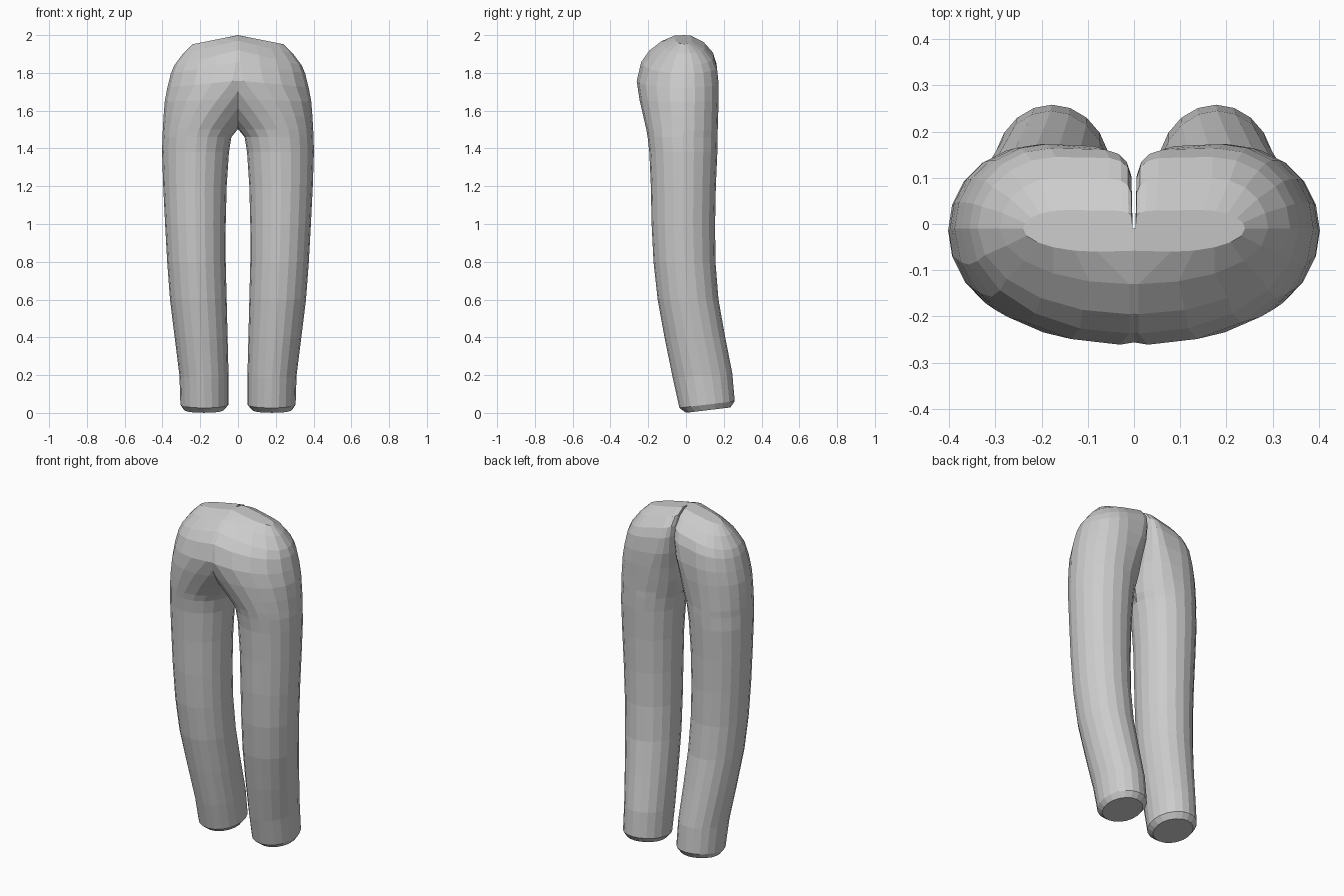
import bpy, bmesh
from math import sin, cos, pi

if "Cube" in bpy.data.objects:
    bpy.data.objects.remove(bpy.data.objects["Cube"])

N = 10  # segments in the front half and in the back half of each ring


def power(v, e):
    return (abs(v) ** e) * (1 if v >= 0 else -1)


def ring(bm, z, xi_f, xi_b, xo, cx_f, cx_b, yf, yb, yc, e=1.0, kx=0.0, ky=0.0):
    """Closed cross-section: front arc (inner to outer side), then back arc."""
    verts = []
    for half in (0, 1):
        xi, cx, ye = ((xi_f, cx_f, yf), (xi_b, cx_b, yb))[half]
        for i in range(N + 1):
            a = pi * i / N
            c, s = cos(a), sin(a)
            inner = (c > 0) if half == 0 else (c < 0)
            p = e if (half and inner) else 1.0
            c, s = power(abs(c), p), power(abs(s), p)
            x = cx - (cx - xi) * c if inner else cx + (xo - cx) * c
            y = yc + (ye - yc) * s
            verts.append(bm.verts.new((x, y, z - kx * max(x, 0) + ky * (y - 0.12))))
    return verts


# leg: height, inner x, outer x, front y, back y, tilt
LEG = [
    (0.015, 0.075, 0.285, 0.00, 0.235, 0.12),
    (0.045, 0.05, 0.305, -0.035, 0.258, 0.12),
    (0.20, 0.05, 0.31, -0.07, 0.245, 0.08),
    (0.40, 0.055, 0.335, -0.112, 0.207, 0.04),
    (0.60, 0.06, 0.36, -0.15, 0.172, 0),
    (0.80, 0.065, 0.375, -0.172, 0.156, 0),
    (1.00, 0.065, 0.386, -0.182, 0.154, 0),
    (1.20, 0.06, 0.396, -0.186, 0.158, 0),
    (1.38, 0.048, 0.402, -0.194, 0.166, 0),
    (1.46, 0.035, 0.40, -0.203, 0.168, 0),
]
# hips: height, inner x front/back, outer x, centre x front/back, front y, back y, squareness, slope
HIPS = [
    (1.50, 0.002, 0.022, 0.398, 0.21, 0.22, -0.21, 0.168, 1.0, 0),
    (1.57, -0.06, 0.012, 0.394, 0.17, 0.21, -0.226, 0.17, 0.9, 0),
    (1.66, -0.14, 0.007, 0.388, 0.11, 0.20, -0.246, 0.173, 0.75, 0.03),
    (1.76, -0.20, 0.004, 0.374, 0.03, 0.19, -0.261, 0.173, 0.5, 0.10),
    (1.86, -0.20, 0.003, 0.356, 0.01, 0.18, -0.237, 0.164, 0.35, 0.18),
    (1.92, -0.20, 0.003, 0.338, 0.01, 0.17, -0.195, 0.145, 0.3, 0.24),
    (1.97, -0.20, 0.003, 0.29, 0.01, 0.17, -0.13, 0.10, 0.3, 0.23),
    (2.00, -0.20, 0.003, 0.24, 0.08, 0.15, -0.06, 0.03, 0.3, 0.20),
]

# right half as one loft
bm = bmesh.new()
rings = []
for z, xi, xo, yf, yb, ky in LEG:
    cx = (xi + xo) / 2
    rings.append(ring(bm, z, xi, xi, xo, cx, cx, yf, yb, (yf + yb) / 2, ky=ky))
for z, xf, xb, xo, cf, cb, yf, yb, e, kx in HIPS:
    rings.append(ring(bm, z, xf, xb, xo, cf, cb, yf, yb, -0.01, e=e, kx=kx))
for lo, hi in zip(rings, rings[1:]):
    n = len(lo)
    for i in range(n):
        j = (i + 1) % n
        bm.faces.new((lo[i], lo[j], hi[j], hi[i]))
bm.faces.new(rings[0][::-1])
bm.faces.new(rings[-1])
bmesh.ops.remove_doubles(bm, verts=bm.verts, dist=0.0005)
bmesh.ops.recalc_face_normals(bm, faces=bm.faces)

# trim at the centre plane so the halves join at the front and leave the cleft behind
bmesh.ops.bisect_plane(bm, geom=bm.verts[:] + bm.edges[:] + bm.faces[:], dist=0.0001,
                       plane_co=(0, 0, 0), plane_no=(1, 0, 0), clear_inner=True)

mesh = bpy.data.meshes.new("hips_and_legs")
bm.to_mesh(mesh)
bm.free()
body = bpy.data.objects.new("hips_and_legs", mesh)
bpy.context.collection.objects.link(body)
mirror = body.modifiers.new("other_side", 'MIRROR')
mirror.merge_threshold = 0.0005
